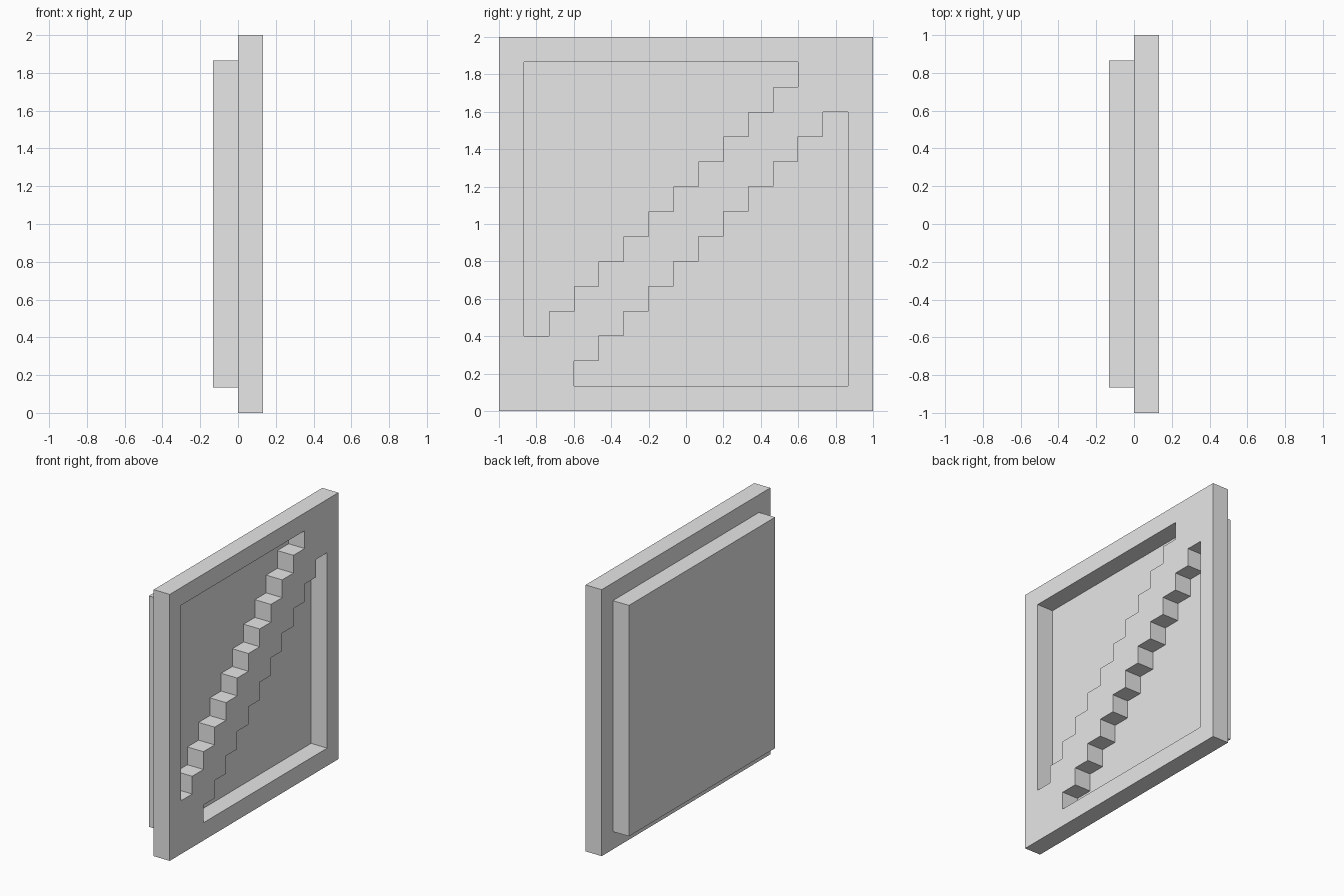
import bpy
import bmesh

cube = bpy.data.objects.get("Cube")
if cube:
    bpy.data.objects.remove(cube, do_unlink=True)

UNITS = 15           # the square is laid out on a 15 x 15 cell grid
U = 2 / UNITS        # size of one cell, also the thickness of each layer

grey = bpy.data.materials.new("light_grey")
grey.use_nodes = True
colour = (0.8, 0.8, 0.8, 1)
grey.diffuse_color = colour
grey.node_tree.nodes["Principled BSDF"].inputs["Base Color"].default_value = colour


def prism(name, outline, x0, x1):
    """Extrude an outline given in (y, z) grid cells from x0 to x1."""
    bm = bmesh.new()
    face = bm.faces.new([bm.verts.new((x0, (y - UNITS / 2) * U, z * U))
                         for y, z in outline])
    new = bmesh.ops.extrude_face_region(bm, geom=[face])["geom"]
    bmesh.ops.translate(bm, vec=(x1 - x0, 0, 0),
                        verts=[v for v in new if isinstance(v, bmesh.types.BMVert)])
    bmesh.ops.recalc_face_normals(bm, faces=bm.faces)
    mesh = bpy.data.meshes.new(name)
    bm.to_mesh(mesh)
    bm.free()
    mesh.materials.append(grey)
    obj = bpy.data.objects.new(name, mesh)
    bpy.context.collection.objects.link(obj)
    return obj


def square(a, b):
    return [(a, a), (b, a), (b, b), (a, b)]


# Solid panel behind the frame
prism("back_panel", square(1, UNITS - 1), -U, 0)

# Front frame plate
frame = prism("front_frame", square(0, UNITS), 0, U)

# Stepped triangular openings: the lower one is the upper one turned half round
upper = [(12, 14), (1, 14)]
for c in range(1, 12):
    upper += [(c, c + 2), (c + 1, c + 2)]
lower = [(UNITS - y, UNITS - z) for y, z in upper]

bpy.context.view_layer.objects.active = frame
for name, outline in (("upper_opening", upper), ("lower_opening", lower)):
    cutter = prism(name, outline, -U / 2, U * 1.5)
    cutter.hide_render = True
    cut = frame.modifiers.new(name, 'BOOLEAN')
    cut.operation = 'DIFFERENCE'
    cut.solver = 'EXACT'
    cut.object = cutter
    bpy.ops.object.modifier_apply(modifier=cut.name)
    bpy.data.objects.remove(cutter, do_unlink=True)
